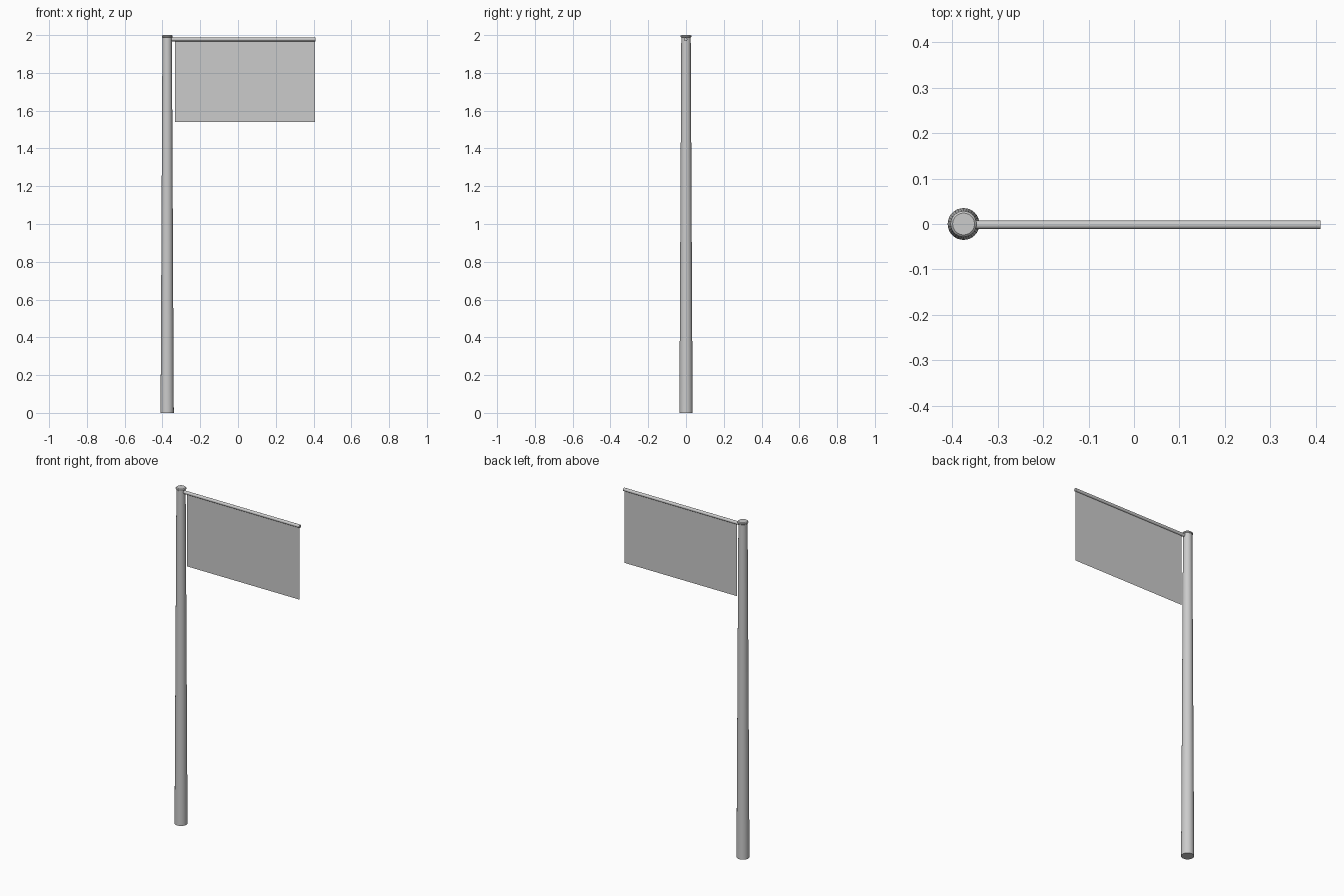
import bpy, bmesh, math
from mathutils import Matrix

if "Cube" in bpy.data.objects:
    bpy.data.objects.remove(bpy.data.objects["Cube"])

POLE_X = -0.375
ROD_Y, ROD_Z, ROD_R = -0.002, 1.977, 0.0095


def add_object(name, bm):
    bmesh.ops.recalc_face_normals(bm, faces=bm.faces)
    mesh = bpy.data.meshes.new(name)
    bm.to_mesh(mesh)
    bm.free()
    obj = bpy.data.objects.new(name, mesh)
    bpy.context.collection.objects.link(obj)
    bpy.ops.object.select_all(action='DESELECT')
    obj.select_set(True)
    bpy.context.view_layer.objects.active = obj
    bpy.ops.object.shade_smooth_by_angle(angle=math.radians(30))
    return obj


def lathe(name, profile, sides):
    """Closed round solid along z from (radius, height) pairs."""
    bm = bmesh.new()
    rings = [[bm.verts.new((r * math.cos(2 * math.pi * i / sides),
                            r * math.sin(2 * math.pi * i / sides), z))
              for i in range(sides)] for r, z in profile]
    for low, high in zip(rings, rings[1:]):
        for i in range(sides):
            j = (i + 1) % sides
            bm.faces.new((low[i], low[j], high[j], high[i]))
    bm.faces.new(rings[0][::-1])
    bm.faces.new(rings[-1])
    return add_object(name, bm)


# Tapered pole with a small flanged cap
pole = lathe("pole", [(0.035, 0), (0.025, 1.987)], 32)
cap = lathe("pole_cap", [(0.025, 1.987), (0.0285, 1.990),
                         (0.0285, 1.996), (0.024, 2.0)], 32)
for part in (pole, cap):
    part.location.x = POLE_X

# Horizontal rod reaching out from the pole
rod = lathe("flag_rod", [(ROD_R, -0.365), (ROD_R, 0.41)], 16)
rod.data.transform(Matrix.Rotation(math.pi / 2, 4, 'Y'))
rod.location = (0, ROD_Y, ROD_Z)

# Thin hanging cloth
bm = bmesh.new()
bm.faces.new([bm.verts.new((x, ROD_Y, z)) for x, z in
              ((-0.333, 1.54), (0.407, 1.54), (0.407, ROD_Z), (-0.333, ROD_Z))])
add_object("flag_cloth", bm)
